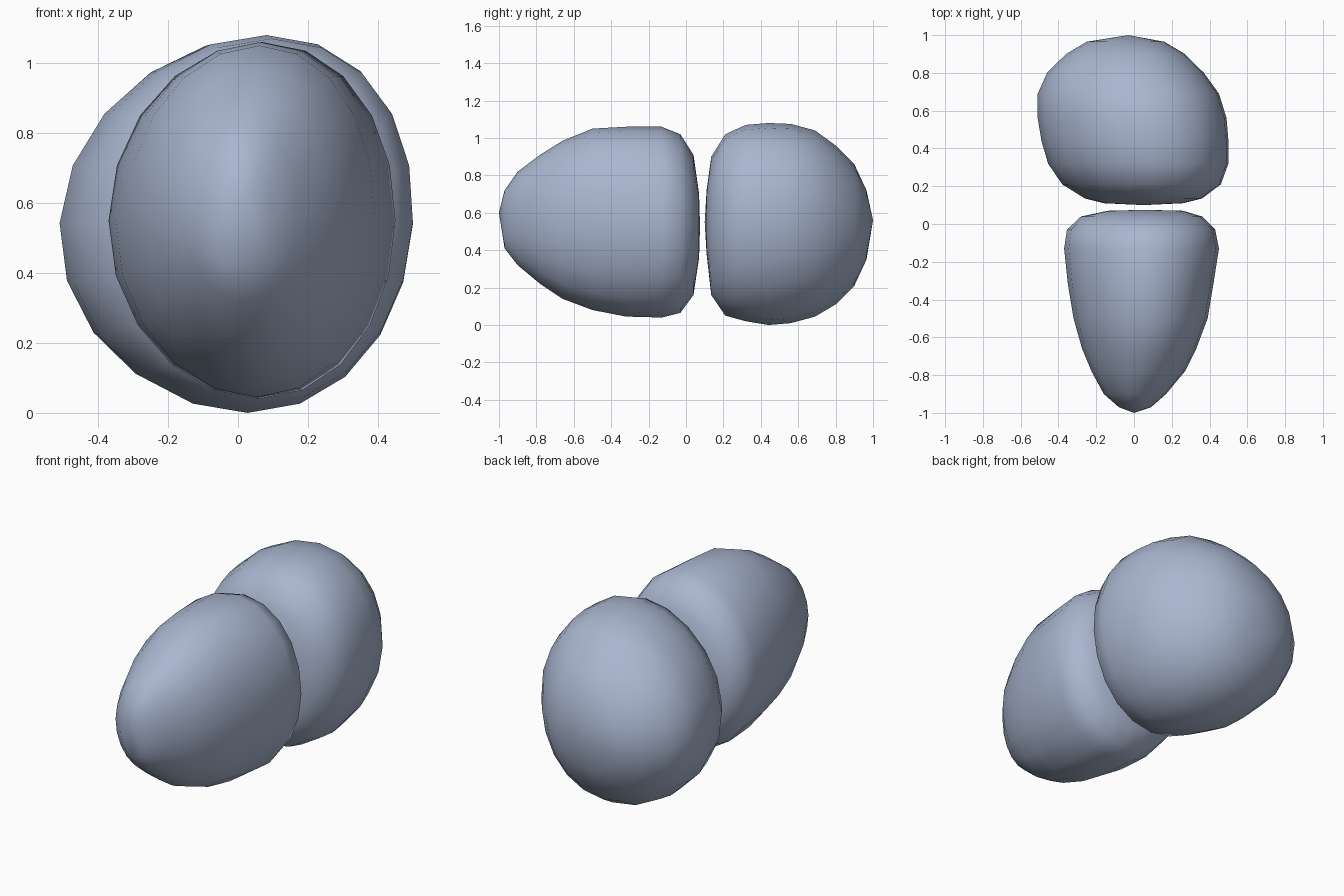
import bpy
import bmesh
from math import cos, sin, tau

cube = bpy.data.objects.get("Cube")
if cube:
    bpy.data.objects.remove(cube, do_unlink=True)

SEGMENTS = 20

# One shared stone colour
stone = bpy.data.materials.new("blue_grey_stone")
stone.use_nodes = True
stone.diffuse_color = (0.40, 0.47, 0.63, 1)
stone.node_tree.nodes["Principled BSDF"].inputs["Base Color"].default_value = stone.diffuse_color


def ring(bm, section, lean, bend):
    """Add one oval cross-section: y, left, right, bottom, top.
    Lean slants it sideways; bend pushes its top and bottom towards +x."""
    y, x_min, x_max, z_min, z_max = section
    x_mid, z_mid = (x_min + x_max) / 2, (z_min + z_max) / 2
    half_width, half_height = (x_max - x_min) / 2, (z_max - z_min) / 2
    verts = []
    for i in range(SEGMENTS):
        angle = tau * i / SEGMENTS
        z = sin(angle) * half_height
        x = cos(angle) * half_width + lean * z + bend * half_width * sin(angle) ** 2
        verts.append(bm.verts.new((x_mid + x, y, z_mid + z)))
    return verts


def boulder(name, front_tip, sections, back_tip, lean, bend):
    """Loft oval sections along y and close both ends with a fan."""
    bm = bmesh.new()
    rings = [ring(bm, section, lean, bend) for section in sections]
    for a, b in zip(rings, rings[1:]):
        for i in range(SEGMENTS):
            j = (i + 1) % SEGMENTS
            bm.faces.new((a[i], a[j], b[j], b[i]))
    for tip, loop in ((front_tip, rings[0]), (back_tip, rings[-1])):
        centre = bm.verts.new(tip)
        for i in range(SEGMENTS):
            bm.faces.new((centre, loop[i], loop[(i + 1) % SEGMENTS]))
    bmesh.ops.recalc_face_normals(bm, faces=bm.faces[:])
    for face in bm.faces:
        face.smooth = True
    mesh = bpy.data.meshes.new(name)
    bm.to_mesh(mesh)
    bm.free()
    mesh.materials.append(stone)
    obj = bpy.data.objects.new(name, mesh)
    bpy.context.collection.objects.link(obj)
    return obj


# Front half: tapers to a blunt nose, flat at the back
boulder("front_boulder", (0, -1, 0.60), [
    (-0.97, -0.08, 0.09, 0.41, 0.72),
    (-0.90, -0.16, 0.17, 0.32, 0.82),
    (-0.78, -0.225, 0.27, 0.22, 0.91),
    (-0.66, -0.275, 0.33, 0.14, 0.985),
    (-0.50, -0.32, 0.39, 0.08, 1.05),
    (-0.32, -0.35, 0.42, 0.045, 1.06),
    (-0.13, -0.37, 0.45, 0.04, 1.06),
    (-0.03, -0.355, 0.43, 0.065, 1.02),
    (0.04, -0.28, 0.36, 0.16, 0.91),
    (0.07, -0.14, 0.26, 0.36, 0.70),
], (0.06, 0.075, 0.53), 0.01, 0.06)

# Back half: flat at the front, broad and round behind
boulder("back_boulder", (0.05, 0.10, 0.55), [
    (0.11, -0.16, 0.26, 0.38, 0.72),
    (0.135, -0.26, 0.36, 0.16, 0.90),
    (0.21, -0.38, 0.46, 0.05, 1.02),
    (0.32, -0.455, 0.50, 0.02, 1.07),
    (0.44, -0.49, 0.50, 0, 1.08),
    (0.56, -0.51, 0.49, 0.01, 1.075),
    (0.69, -0.51, 0.45, 0.045, 1.04),
    (0.80, -0.46, 0.37, 0.11, 0.96),
    (0.90, -0.36, 0.27, 0.21, 0.86),
    (0.965, -0.25, 0.16, 0.35, 0.72),
], (-0.03, 1, 0.56), 0.05, 0.1)
